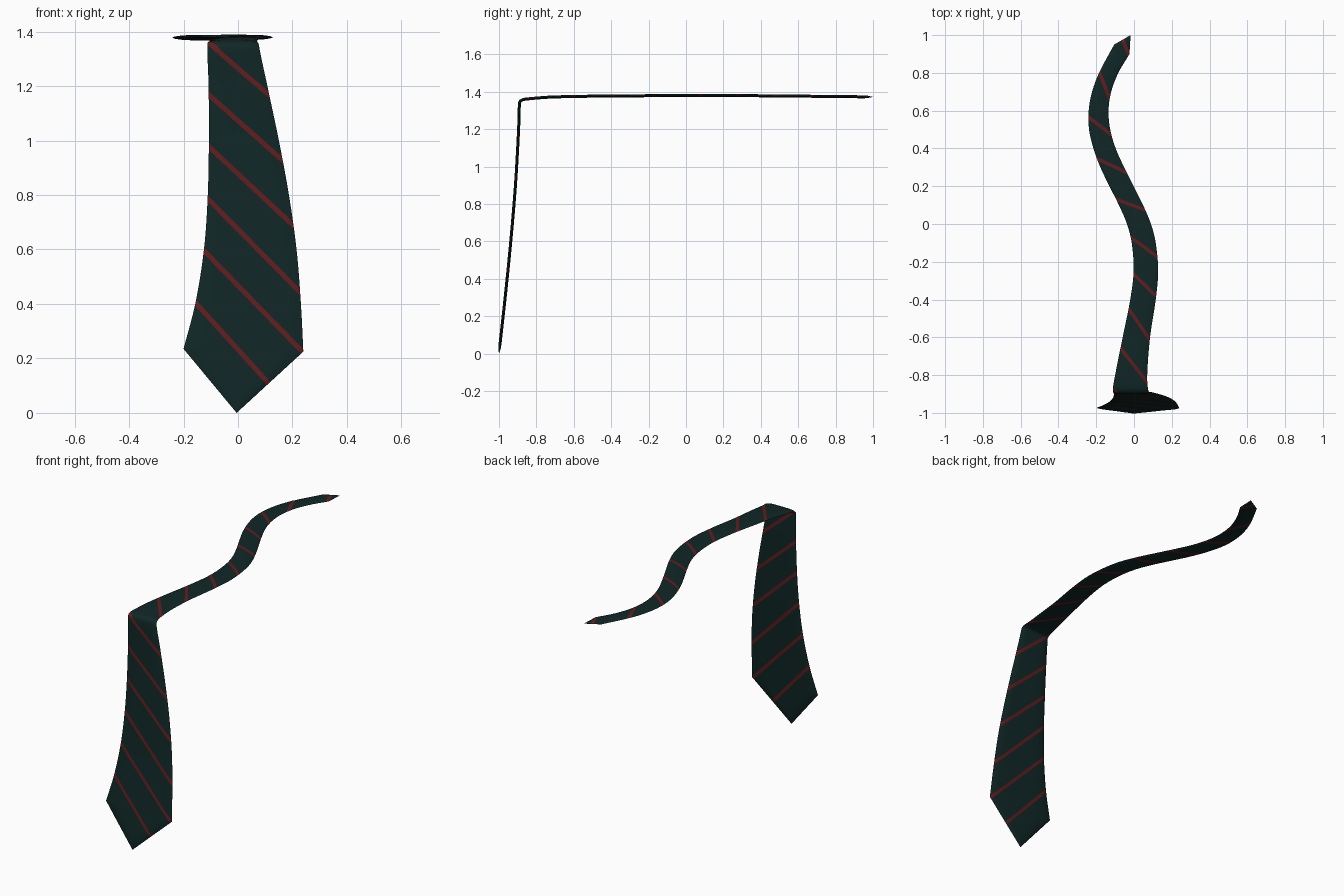
import bpy, bmesh
from mathutils import Vector

if "Cube" in bpy.data.objects:
    bpy.data.objects.remove(bpy.data.objects["Cube"])

# The tie is laid out flat as (x, v): v is height on the hanging blade and
# y + 2.24 on the tail; it is striped flat, then folded over the corner.
C = 2.24
LEFT = [(.235, -.2), (.4, -.157), (.6, -.125), (.8, -.111), (1.0, -.107), (1.2, -.108),
        (1.36, -.112), (C - .8, -.1), (C - .6, -.06), (C - .4, -.02), (C - .25, -.002),
        (C - .1, -.012), (C, -.037), (C + .1, -.08), (C + .2, -.13), (C + .3, -.178),
        (C + .4, -.215), (C + .5, -.238), (C + .6, -.24), (C + .7, -.222), (C + .8, -.185),
        (C + .95, -.105)]
RIGHT = [(.225, .24), (.4, .231), (.6, .215), (.8, .187), (1.0, .15), (1.2, .108),
         (1.36, .075), (C - .8, .07), (C - .6, .085), (C - .4, .115), (C - .25, .128),
         (C - .1, .115), (C, .09), (C + .1, .048), (C + .2, -.002), (C + .3, -.052),
         (C + .4, -.097), (C + .5, -.126), (C + .6, -.135), (C + .7, -.121), (C + .8, -.083),
         (C + .9, -.024)]
PATH_Y = [(0, -1), (.3, -.967), (.6, -.937), (.9, -.912), (1.2, -.895), (1.33, -.891),
          (1.345, -.888), (1.36, -.878), (1.39, -.85), (1.54, -.7), (1.99, -.25), (3.24, 1)]
PATH_Z = [(0, 0), (.3, .3), (.6, .6), (.9, .9), (1.2, 1.2), (1.33, 1.33), (1.345, 1.346),
          (1.36, 1.356), (1.39, 1.362), (1.54, 1.373), (1.99, 1.379), (2.5, 1.38), (3.24, 1.373)]
# Stripes: left end and right end in the flat layout
STRIPES = [(-.11, 1.36, .11, 1.17), (-.11, 1.17, .16, .93), (-.11, .98, .2, .69),
           (-.11, .785, .23, .44), (-.13, .6, .235, .225), (-.157, .405, .115, .105),
           (-.07, C - .66, .065, C - .83), (-.028, C - .45, .075, C - .60),
           (-.008, C - .26, .11, C - .375), (-.034, C - .058, .11, C - .164),
           (-.11, C + .137, .045, C + .079), (-.2, C + .348, -.055, C + .28),
           (-.24, C + .565, -.13, C + .48), (-.182, C + .8, -.135, C + .68),
           (-.055, C + .965, -.03, C + .9)]


def curve(k, v):
    """Smooth curve through the points k."""
    def slope(i):
        a, b = k[max(i - 1, 0)], k[min(i + 1, len(k) - 1)]
        return (b[1] - a[1]) / (b[0] - a[0])
    i = 0
    while i < len(k) - 2 and v > k[i + 1][0]:
        i += 1
    (a, p), (b, q) = k[i], k[i + 1]
    h = b - a
    t = min(max((v - a) / h, 0), 1)
    return (p * (1 + 2 * t) * (1 - t) ** 2 + slope(i) * h * t * (1 - t) ** 2
            + q * t * t * (3 - 2 * t) + slope(i + 1) * h * t * t * (t - 1))


def edge(k, v):
    """Side outline with straight pointed ends."""
    if v < k[0][0]:
        return -.005 + (k[0][1] + .005) * v / k[0][0]
    if v > k[-1][0]:
        t = (v - k[-1][0]) / (3.24 - k[-1][0])
        return k[-1][1] + (-.018 - k[-1][1]) * t
    return curve(k, v)


def fold(v):
    return Vector((0, curve(PATH_Y, v), curve(PATH_Z, v)))


def material(name, rgb):
    m = bpy.data.materials.new(name)
    m.diffuse_color = (*rgb, 1)
    m.use_nodes = True
    m.node_tree.nodes["Principled BSDF"].inputs["Base Color"].default_value = m.diffuse_color
    return m


# Flat outline sheet
bm = bmesh.new()
rows = sorted({round(i * .03, 3) for i in range(109)}
              | {.225, .235, 3.14, 3.19, 1.325, 1.335, 1.34, 1.345, 1.355, 1.365, 1.375, 1.4})
N = 10
grid = []
for v in rows:
    l, r = edge(LEFT, v), edge(RIGHT, v)
    cols = [.5 - .5 * (1 - 2 * j / N) * (1.4 - .4 * abs(1 - 2 * j / N)) for j in range(N + 1)]
    grid.append([bm.verts.new((l + (r - l) * t, v, 0)) for t in cols])
for a, b in zip(grid, grid[1:]):
    for j in range(N):
        bm.faces.new((a[j], a[j + 1], b[j + 1], b[j]))
bmesh.ops.remove_doubles(bm, verts=bm.verts, dist=1e-5)

# Cut the diagonal stripes into the sheet
for x1, v1, x2, v2 in STRIPES:
    p = Vector((x1, v1, 0))
    n = Vector((v1 - v2, x2 - x1, 0)).normalized()
    for s in (-.009, .009):
        faces = [f for f in bm.faces
                 if any(v2 - .12 < w.co.y < v1 + .12 for w in f.verts)]
        geom = set(faces) | {e for f in faces for e in f.edges} | {w for f in faces for w in f.verts}
        bmesh.ops.bisect_plane(bm, geom=list(geom), dist=1e-5, plane_co=p + n * s, plane_no=n)
    for f in bm.faces:
        c = f.calc_center_median()
        if v2 - .1 < c.y < v1 + .1 and abs((c - p).dot(n)) < .009:
            f.material_index = 1

# Double the sheet into front and back layers, folded and slightly padded
rim = {w for w in bm.verts if w.is_boundary}
copy = bmesh.ops.duplicate(bm, geom=bm.verts[:] + bm.edges[:] + bm.faces[:])
back = {g for g in copy["geom"] if isinstance(g, bmesh.types.BMVert)}
bmesh.ops.reverse_faces(bm, faces=[g for g in copy["geom"] if isinstance(g, bmesh.types.BMFace)])
edge_verts = [w for w in bm.verts if w.is_boundary]
rim = set(edge_verts)
for w in bm.verts:
    x, v = w.co.x, w.co.y
    l, r = edge(LEFT, v), edge(RIGHT, v)
    t = (fold(min(v + .004, 3.24)) - fold(max(v - .004, 0))).normalized()
    normal = Vector((0, -t.z, t.y))
    d = max(min(x - l, r - x), 0)
    h = 0 if w in rim else .008 * min(1, d / .04) ** .5
    w.co = fold(v) + Vector((x, 0, 0)) + normal * (-h if w in back else h)
bmesh.ops.remove_doubles(bm, verts=edge_verts, dist=1e-5)

mesh = bpy.data.meshes.new("necktie")
bm.to_mesh(mesh)
bm.free()
tie = bpy.data.objects.new("necktie", mesh)
bpy.context.collection.objects.link(tie)
mesh.materials.append(material("dark teal cloth", (.005, .020, .019)))
mesh.materials.append(material("dark red stripe", (.12, .012, .013)))
bpy.context.view_layer.objects.active = tie
tie.select_set(True)
bpy.ops.object.shade_smooth_by_angle(angle=.8)
